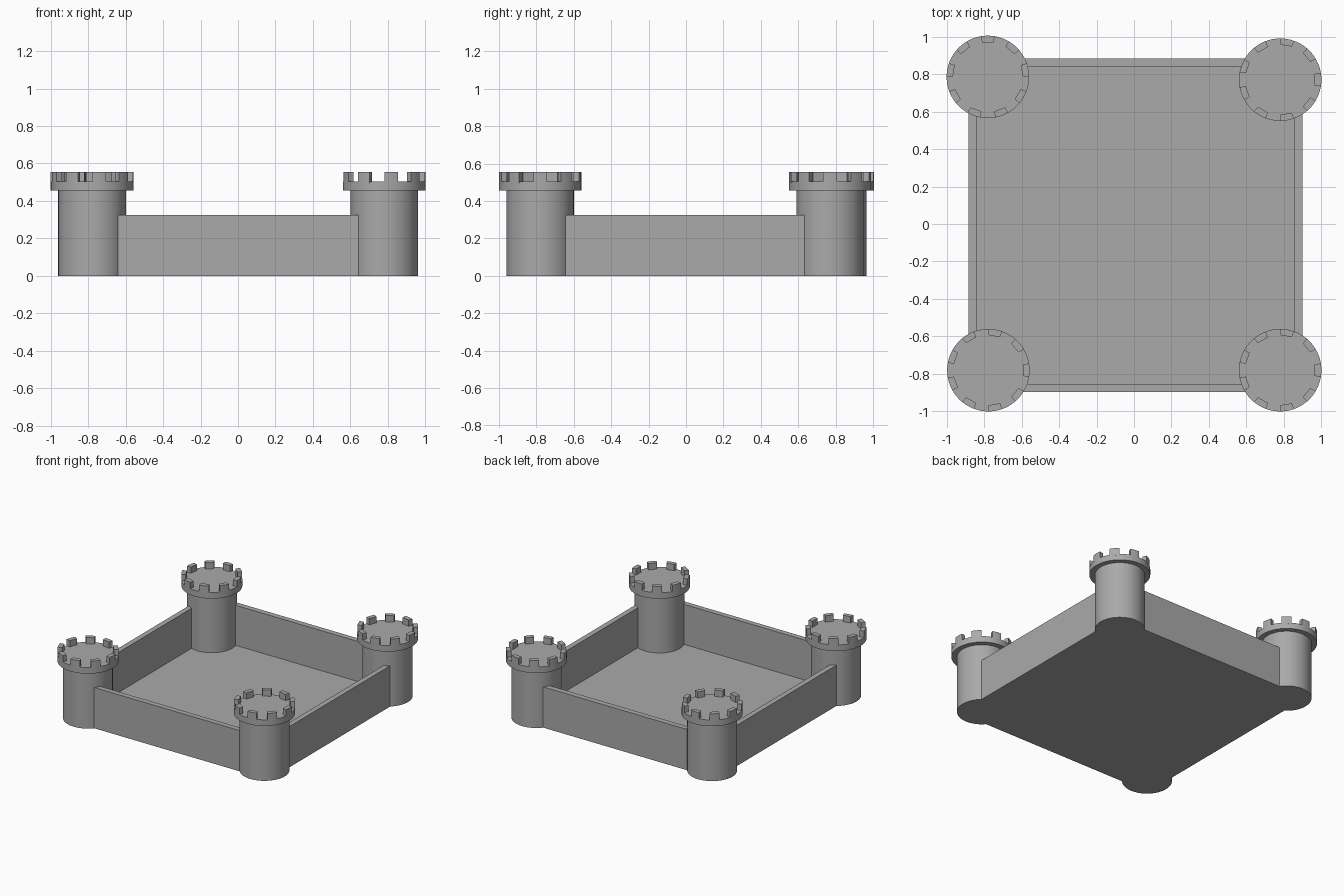
import bpy, bmesh, math
from mathutils import Matrix

if "Cube" in bpy.data.objects:
    bpy.data.objects.remove(bpy.data.objects["Cube"])

stone = bpy.data.materials.new("grey_stone")
stone.diffuse_color = (0.4, 0.4, 0.4, 1)
stone.use_nodes = True
stone.node_tree.nodes["Principled BSDF"].inputs["Base Color"].default_value = stone.diffuse_color


def finish(name, bm, smooth=False):
    bmesh.ops.recalc_face_normals(bm, faces=bm.faces)
    me = bpy.data.meshes.new(name)
    bm.to_mesh(me)
    bm.free()
    me.materials.append(stone)
    ob = bpy.data.objects.new(name, me)
    bpy.context.collection.objects.link(ob)
    if smooth:
        bpy.context.view_layer.objects.active = ob
        ob.select_set(True)
        bpy.ops.object.shade_smooth_by_angle(angle=math.radians(30))
        ob.select_set(False)
    return ob


def box(name, x0, x1, y0, y1, z0, z1):
    bm = bmesh.new()
    m = Matrix.Translation(((x0 + x1) / 2, (y0 + y1) / 2, (z0 + z1) / 2))
    bmesh.ops.create_cube(bm, size=1, matrix=m @ Matrix.Diagonal((x1 - x0, y1 - y0, z1 - z0, 1)))
    return finish(name, bm)


def cylinder(name, x, y, r, z0, z1):
    bm = bmesh.new()
    bmesh.ops.create_cone(bm, cap_ends=True, segments=64, radius1=r, radius2=r, depth=z1 - z0,
                          matrix=Matrix.Translation((x, y, (z0 + z1) / 2)))
    return finish(name, bm, True)


def merlons(name, x, y, phase, count=9, half=9.5, r0=0.187, r1=0.22, z0=0.495, z1=0.555):
    # ring of curved battlement blocks
    bm = bmesh.new()
    for i in range(count):
        mid = phase + i * 360 / count
        angs = [math.radians(mid + half * k / 2) for k in range(-2, 3)]
        ring = [(r1, a) for a in angs] + [(r0, angs[-1]), (r0, angs[0])]
        f = bm.faces.new([bm.verts.new((x + r * math.cos(a), y + r * math.sin(a), z0)) for r, a in ring])
        up = bmesh.ops.extrude_face_region(bm, geom=[f], use_keep_orig=True)["geom"]
        bmesh.ops.translate(bm, vec=(0, 0, z1 - z0), verts=[v for v in up if isinstance(v, bmesh.types.BMVert)])
    return finish(name, bm, True)


# courtyard floor and walls
box("courtyard_floor", -0.86, 0.88, -0.875, 0.865, 0, 0.006)
box("front_wall", -0.78, 0.78, -0.897, -0.855, 0, 0.325)
box("back_wall", -0.78, 0.78, 0.84, 0.884, 0, 0.325)
box("left_wall", -0.882, -0.84, -0.78, 0.78, 0, 0.325)
box("right_wall", 0.856, 0.898, -0.78, 0.78, 0, 0.325)

# corner towers
for name, x, y, phase in (("front_left", -0.777, -0.78, 0), ("front_right", 0.78, -0.78, 0),
                          ("back_left", -0.78, 0.785, 10), ("back_right", 0.78, 0.77, 0)):
    cylinder(name + "_tower", x, y, 0.18, 0, 0.46)
    cylinder(name + "_tower_cap", x, y, 0.22, 0.456, 0.505)
    merlons(name + "_battlements", x, y, phase)
